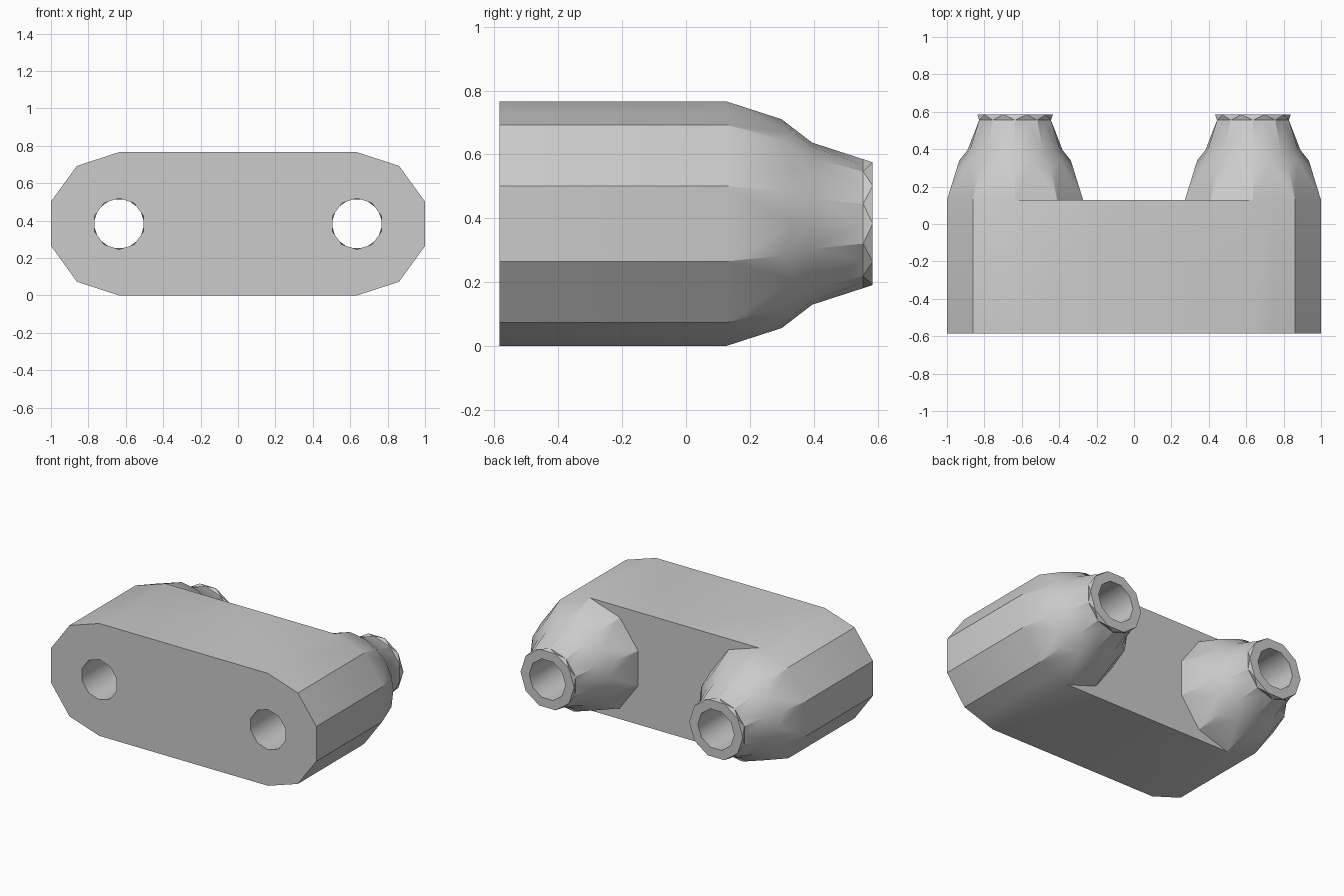
import bpy, bmesh
from math import sin, cos, radians

cube = bpy.data.objects.get("Cube")
if cube:
    bpy.data.objects.remove(cube, do_unlink=True)

CX, CZ = 0.636, 0.383        # axis of each socket
FRONT, SHOULDER, NECK, TIP = -0.585, 0.127, 0.555, 0.585
N = 20                       # ten corners plus ten edge midpoints
MID = cos(radians(18))       # a ten-sided ring's midpoint radius factor

bm = bmesh.new()


def ring(r_odd, y_odd, r_even, y_even):
    """Ring of points around the socket axis, alternating two radii and depths."""
    verts = []
    for k in range(N):
        r, y = (r_odd, y_odd) if k % 2 else (r_even, y_even)
        a = radians(18 * k)
        verts.append(bm.verts.new((CX + r * cos(a), y, CZ + r * sin(a))))
    return verts


def corner_ring(r, y):
    return ring(r, y, r * MID, y)


def turned_ring(r, y):
    return ring(r * MID, y, r, y)


def band(a, b, keep=lambda k: True):
    """Join two rings with triangles running from odd to even corners."""
    for k in range(N):
        if not keep(k):
            continue
        j = (k + 1) % N
        if k % 2:
            tris = (a[k], a[j], b[j]), (a[k], b[j], b[k])
        else:
            tris = (a[k], a[j], b[k]), (a[j], b[j], b[k])
        for t in tris:
            bm.faces.new(t)


# Socket, hole and rounded end, as one chain of rings
hole_front = corner_ring(0.137, FRONT)
hole_tip = turned_ring(0.137, TIP)
front = corner_ring(CZ, FRONT)
shoulder = corner_ring(CZ, SHOULDER)
taper = ring(0.327, 0.30, 0.298, 0.34)
collar = ring(0.254, 0.395, 0.254, 0.395)
neck = corner_ring(0.202, NECK)
tip = turned_ring(0.202, TIP)

band(hole_front, hole_tip)
band(hole_front, front)
band(front, shoulder, lambda k: not 5 <= k < 15)
for a, b in ((shoulder, taper), (taper, collar), (collar, neck),
             (neck, tip), (tip, hole_tip)):
    band(a, b)

# Block between the sockets, up to the mirror plane
centre = {}
for name, side in (("front", front), ("back", shoulder)):
    centre[name] = [bm.verts.new((0, v.co.y, v.co.z)) for v in side[5:16]]
    for i in range(10):
        bm.faces.new((side[5 + i], side[6 + i],
                      centre[name][i + 1], centre[name][i]))
for k, i in ((5, 0), (15, -1)):
    bm.faces.new((front[k], shoulder[k], centre["back"][i], centre["front"][i]))

bmesh.ops.recalc_face_normals(bm, faces=bm.faces[:])
mesh = bpy.data.meshes.new("twin_socket_block")
bm.to_mesh(mesh)
bm.free()
block = bpy.data.objects.new("twin_socket_block", mesh)
bpy.context.collection.objects.link(block)

# Plain grey material
grey = bpy.data.materials.new("plain_grey")
grey.use_nodes = True
colour = (0.6, 0.6, 0.6, 1)
grey.diffuse_color = colour
grey.node_tree.nodes["Principled BSDF"].inputs["Base Color"].default_value = colour
mesh.materials.append(grey)

# Mirrored right half and smooth shading with sharp corners
mirror = block.modifiers.new("mirror", "MIRROR")
mirror.use_axis[0] = True
bpy.ops.object.select_all(action="DESELECT")
block.select_set(True)
bpy.context.view_layer.objects.active = block
bpy.ops.object.shade_smooth_by_angle(angle=radians(30))
